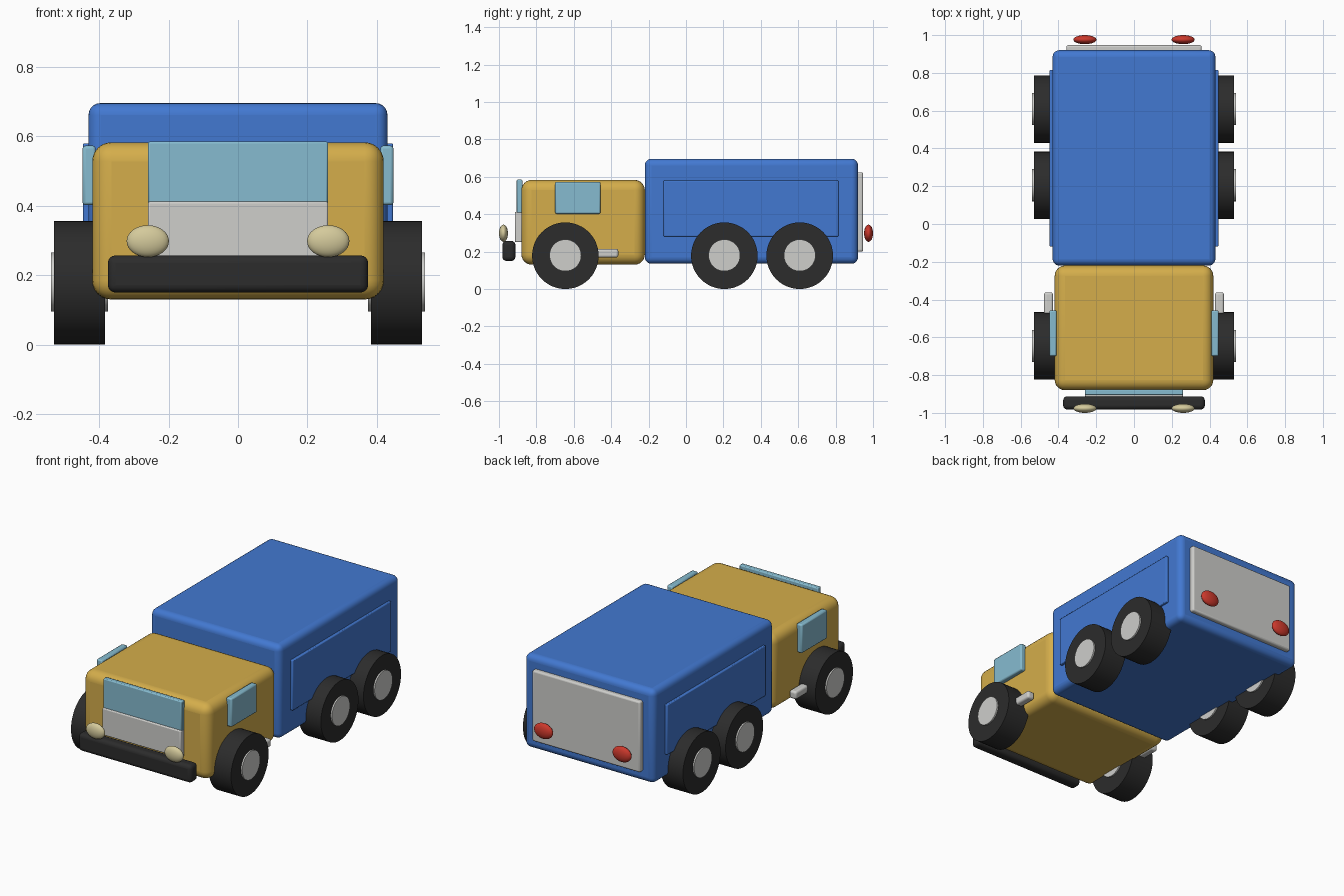
import bpy
import math

cube = bpy.data.objects.get("Cube")
if cube:
    bpy.data.objects.remove(cube, do_unlink=True)


def material(name, r, g, b):
    m = bpy.data.materials.new(name)
    m.use_nodes = True
    m.diffuse_color = (r, g, b, 1)
    bsdf = m.node_tree.nodes["Principled BSDF"]
    bsdf.inputs["Base Color"].default_value = (r, g, b, 1)
    bsdf.inputs["Roughness"].default_value = 0.6
    return m


yellow = material("mustard yellow", 0.66, 0.42, 0.07)
blue = material("box blue", 0.055, 0.19, 0.64)
glass = material("window blue", 0.24, 0.50, 0.63)
grey = material("light grey", 0.62, 0.62, 0.60)
black = material("rubber black", 0.025, 0.025, 0.025)
cream = material("lamp cream", 0.66, 0.59, 0.33)
red = material("lamp red", 0.60, 0.04, 0.025)


def finish(name, mat):
    ob = bpy.context.object
    ob.name = name
    ob.data.materials.append(mat)
    bpy.ops.object.transform_apply(location=False, rotation=True, scale=True)
    return ob


def box(name, mat, x, y, z, bevel, segments=4):
    """Rounded box spanning the given (low, high) ranges."""
    spans = (x, y, z)
    bpy.ops.mesh.primitive_cube_add(size=1, location=[sum(s) / 2 for s in spans])
    bpy.context.object.scale = [s[1] - s[0] for s in spans]
    ob = finish(name, mat)
    mod = ob.modifiers.new("rounded edges", "BEVEL")
    mod.width = bevel
    mod.segments = segments
    bpy.ops.object.shade_smooth_by_angle(angle=math.radians(35))
    return ob


def disc(name, mat, x, y, z, radius):
    """Cylinder along x spanning the given x range."""
    bpy.ops.mesh.primitive_cylinder_add(
        vertices=48, radius=radius, depth=x[1] - x[0],
        location=(sum(x) / 2, y, z), rotation=(0, math.pi / 2, 0))
    finish(name, mat)
    bpy.ops.object.shade_smooth_by_angle(angle=math.radians(35))


def lamp(name, mat, x, y):
    bpy.ops.mesh.primitive_uv_sphere_add(
        segments=32, ring_count=16, radius=1, location=(x, y, 0.298))
    bpy.context.object.scale = (0.061, 0.024, 0.046)
    finish(name, mat)
    bpy.ops.object.shade_smooth()


def side_range(side, near, far):
    return tuple(sorted((side * near, side * far)))


# Main bodies
box("cab", yellow, (-0.42, 0.42), (-0.88, -0.22), (0.13, 0.583), 0.055, 6)
box("cargo_box", blue, (-0.431, 0.431), (-0.22, 0.92), (0.135, 0.696), 0.035, 5)

# Front and rear fittings
box("windshield", glass, (-0.26, 0.26), (-0.905, -0.875), (0.405, 0.585), 0.006, 2)
box("grille", grey, (-0.26, 0.26), (-0.915, -0.875), (0.25, 0.412), 0.006, 2)
box("front_bumper", black, (-0.375, 0.375), (-0.982, -0.912), (0.15, 0.257), 0.022)
box("rear_door", grey, (-0.358, 0.358), (0.91, 0.947), (0.20, 0.624), 0.01, 3)

# Parts repeated on both sides
for side, label in ((1, "left"), (-1, "right")):
    box(label + "_window", glass, side_range(side, 0.41, 0.448),
        (-0.70, -0.457), (0.402, 0.573), 0.008, 2)
    box(label + "_cargo_panel", blue, side_range(side, 0.42, 0.447),
        (-0.12, 0.815), (0.28, 0.58), 0.005, 2)
    box(label + "_exhaust", grey, side_range(side, 0.429, 0.476),
        (-0.56, -0.362), (0.168, 0.215), 0.012, 3)
    lamp(label + "_headlight", cream, side * 0.26, -0.976)
    lamp(label + "_tail_light", red, side * 0.26, 0.976)
    for place, y in (("front", -0.645), ("middle", 0.205), ("rear", 0.608)):
        disc(f"{label}_{place}_tyre", black, side_range(side, 0.383, 0.53), y, 0.178, 0.178)
        disc(f"{label}_{place}_hub", grey, side_range(side, 0.374, 0.539), y, 0.18, 0.085)
